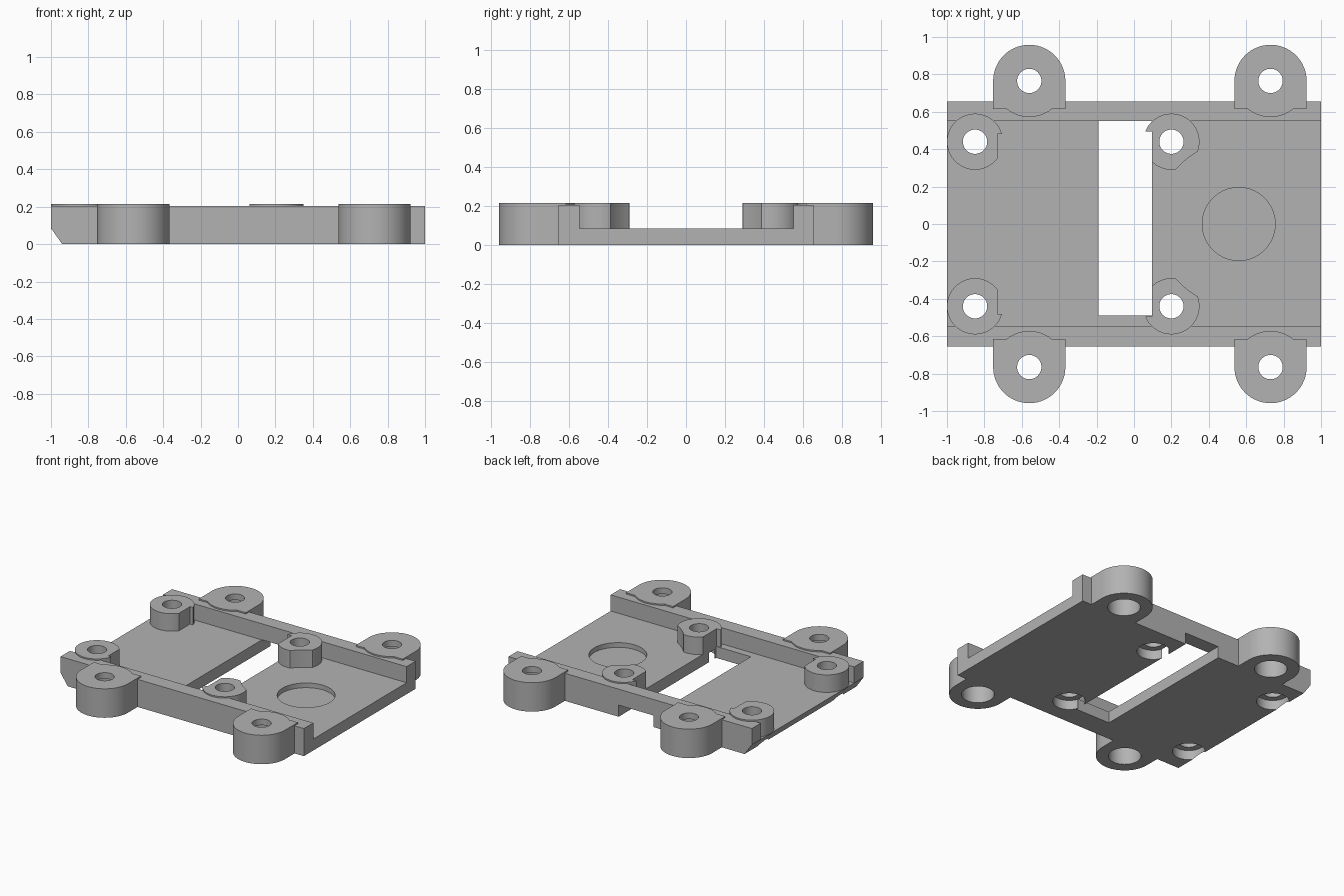
import bpy, bmesh, math

if "Cube" in bpy.data.objects:
    bpy.data.objects.remove(bpy.data.objects["Cube"])

grey = bpy.data.materials.new("light_grey")
grey.diffuse_color = (0.45, 0.45, 0.45, 1)
grey.use_nodes = True
grey.node_tree.nodes["Principled BSDF"].inputs["Base Color"].default_value = grey.diffuse_color


def prism(name, pts, z0, z1):
    """Extrude a closed xy outline from z0 to z1."""
    bm = bmesh.new()
    face = bm.faces.new([bm.verts.new((x, y, z0)) for x, y in pts])
    top = bmesh.ops.extrude_face_region(bm, geom=[face])["geom"]
    bmesh.ops.translate(bm, vec=(0, 0, z1 - z0),
                        verts=[v for v in top if isinstance(v, bmesh.types.BMVert)])
    bmesh.ops.recalc_face_normals(bm, faces=bm.faces)
    me = bpy.data.meshes.new(name)
    bm.to_mesh(me)
    bm.free()
    ob = bpy.data.objects.new(name, me)
    bpy.context.collection.objects.link(ob)
    me.materials.append(grey)
    return ob


def box(name, x0, x1, y0, y1, z0, z1):
    return prism(name, [(x0, y0), (x1, y0), (x1, y1), (x0, y1)], z0, z1)


def cyl(name, x, y, r, z0, z1, n=64):
    return prism(name, [(x + r * math.cos(2 * math.pi * i / n),
                         y + r * math.sin(2 * math.pi * i / n)) for i in range(n)], z0, z1)


def boolean(ob, tool, op):
    """Apply a boolean and throw the tool away."""
    m = ob.modifiers.new("bool", "BOOLEAN")
    m.operation, m.solver, m.object = op, "EXACT", tool
    bpy.context.view_layer.objects.active = ob
    bpy.ops.object.modifier_apply(modifier=m.name)
    bpy.data.objects.remove(tool)


def add(ob, tool):
    boolean(ob, tool, "UNION")


def cut(ob, tool):
    boolean(ob, tool, "DIFFERENCE")


FLOOR, RAIL, TOP = 0.085, 0.205, 0.215
LUG_X, LUG_Y = (-0.56, 0.73), 0.765
BOSS_X, BOSS_Y = (-0.85, 0.2), 0.44

# Tray: solid block with the channel between the two rails removed
tray = box("mounting_tray", -1, 1, -0.655, 0.655, 0, RAIL)
cut(tray, box("channel", -1.1, 1.1, -0.545, 0.55, FLOOR, 0.4))

# Sloped lower edge on the left end
wedge = box("wedge", -1.1, -0.94, -0.8, 0.8, -0.1, FLOOR)
for v in wedge.data.vertices:
    if v.co.x > -1:
        v.co.x = -1 if v.co.z > 0 else -0.94 + 0.0706
cut(tray, wedge)

# Slot, open through the foot of the back rail, and round shallow recess
cut(tray, box("slot", -0.19, 0.095, -0.49, 0.8, -0.1, FLOOR + 0.001))
cut(tray, cyl("recess", 0.56, 0, 0.195, FLOOR - 0.035, 0.3, 96))

for s in (-1, 1):
    def sbox(x0, x1, y0, y1, z0, z1):
        a, b = sorted((s * y0, s * y1))
        return box("helper", x0, x1, a, b, z0, z1)

    # Screw lugs outside the rails
    for x in LUG_X:
        lug = cyl("lug", x, s * LUG_Y, 0.193, 0, TOP)
        add(lug, sbox(x - 0.193, x + 0.193, 0.615, LUG_Y, 0, TOP))
        # keep the slot notch and the rail interior clean
        add(tray, lug)

    # Standoffs inside the channel, trimmed around neighbouring parts
    left = cyl("standoff", BOSS_X[0], s * BOSS_Y, 0.15, FLOOR - 0.004, TOP)
    cut(left, sbox(-1.2, -1, 0, 1, 0, 1))
    cut(left, sbox(-0.73, -0.5, 0, 0.48, 0, 1))
    add(tray, left)
    right = cyl("standoff", BOSS_X[1], s * BOSS_Y, 0.15, FLOOR - 0.004, TOP)
    cut(right, sbox(-0.1, 0.095, 0, 0.495, 0, 1))
    cut(right, cyl("clearance", 0.56, 0, 0.445, 0, 1, 96))
    add(tray, right)

    # Screw holes with wide counterbores from below
    for xs, y, depth in ((LUG_X, LUG_Y, 0.17), (BOSS_X, BOSS_Y, 0.07)):
        for x in xs:
            cut(tray, cyl("hole", x, s * y, 0.065, -0.1, 0.4, 48))
            cut(tray, cyl("counterbore", x, s * y, 0.11, -0.1, depth, 48))

# Smooth round walls, sharp edges
bpy.ops.object.select_all(action="DESELECT")
tray.select_set(True)
bpy.context.view_layer.objects.active = tray
bpy.ops.object.shade_smooth_by_angle(angle=math.radians(30))
